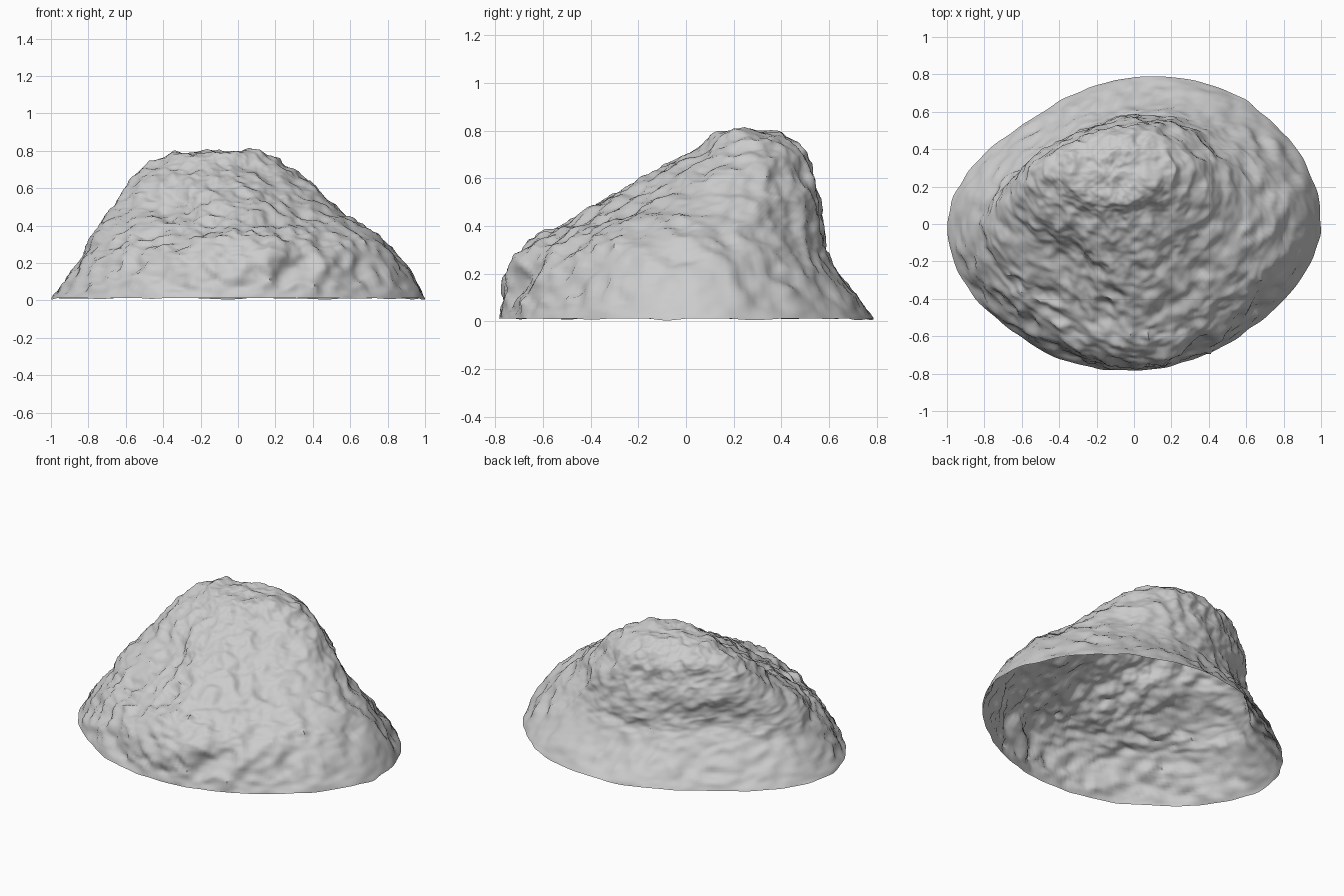
import bpy, math
from mathutils import Vector, noise

if "Cube" in bpy.data.objects:
    bpy.data.objects.remove(bpy.data.objects["Cube"])

# Height contours of the rock: height, then radii every 45 degrees from +x
LEVELS = [
    (.012, [1, .90, .785, .79, 1, .86, .785, .83]),
    (.25, [.85, .71, .60, .63, .82, .71, .73, .70]),
    (.37, [.71, .62, .58, .57, .76, .53, .57, .58]),
    (.50, [.57, .52, .45, .48, .63, .37, .44, .43]),
    (.62, [.48, .40, .32, .35, .50, .35, .35, .36]),
    (.72, [.38, .27, .20, .22, .37, .26, .24, .27]),
    (.785, [.26, .15, .11, .13, .25, .16, .15, .18]),
    (.802, [.004] * 8),
]
# Two boulders and the gully between them, low on the front right
KNOBS = [(Vector((.20, -.70, .24)), .03), (Vector((.45, -.60, .20)), .035),
         (Vector((.31, -.68, .18)), -.04)]
SEG, SUB = 200, 20
N = len(LEVELS)


def spline(a, b, c, d, t):
    return .5 * (2 * b + (c - a) * t + (2 * a - 5 * b + 4 * c - d) * t * t
                 + (3 * b - a - 3 * c + d) * t ** 3)


def contour_point(level, s):
    z, r = LEVELS[level]
    k, f = s * 8 // SEG, (s * 8 / SEG) % 1
    rad = spline(r[k - 1], r[k], r[(k + 1) % 8], r[(k + 2) % 8], f)
    a = s / SEG * math.tau
    lean = min(1, max(0, (z - .37) / .35))      # summit leans to the back
    return Vector((rad * math.cos(a) - .12 * lean, rad * math.sin(a) + .28 * lean, z))


def crag(p):
    """Stone relief: broad lumps, tilted ledges and fine grain."""
    q = Vector((p.x, p.y, p.z + .3 * p.x))
    d = noise.noise(q * 5) * .014 + noise.noise(q * 11) * .012
    d += noise.noise(q * 22) * .008 + noise.noise(q * 40) * .004
    d += (.25 - abs(noise.noise(q * 8))) * .025
    if p.y < 0:                                  # the front foot is rougher
        d *= 1 + min(.6, -p.y)
    for centre, height in KNOBS:
        d += height * math.exp(-((p - centre).length / .07) ** 2)
    return d


# Loft the contours into an open-bottomed shell
verts, faces = [], []
rows = (N - 1) * SUB
for i in range(rows + 1):
    lv = min(i // SUB, N - 2)
    ids = [max(lv - 1, 0), lv, lv + 1, min(lv + 2, N - 1)]
    for s in range(SEG):
        verts.append(spline(*[contour_point(k, s) for k in ids], i / SUB - lv))
for i in range(rows):
    for s in range(SEG):
        a, b = i * SEG + s, i * SEG + (s + 1) % SEG
        faces.append((a, b, b + SEG, a + SEG))
faces.append(tuple(rows * SEG + s for s in range(SEG)))
mesh = bpy.data.meshes.new("rock_shell")
mesh.from_pydata(verts, [], faces)
mesh.update()

# Roughen along the normals, leaving the bottom rim nearly flat
normals = [v.normal.copy() for v in mesh.vertices]
for v, nor in zip(mesh.vertices, normals):
    p = v.co.copy()
    low = max(0, 1 - (p.z - .012) / .06)
    if v.index >= (rows - SUB // 2) * SEG:
        nor = Vector((0, 0, 1))
    v.co = p + nor * crag(p) * (1 - low)
    edge = 1 + .012 * low * (noise.noise(p * 9) - .3)
    v.co.x *= edge
    v.co.y *= edge
    if v.index < SEG:
        v.co.z = .012 + .012 * min(0, noise.noise(p * 6))
    else:
        v.co.z = max(v.co.z, .012)
mesh.update()

rock = bpy.data.objects.new("rock_shell", mesh)
bpy.context.collection.objects.link(rock)
bpy.context.view_layer.objects.active = rock
rock.select_set(True)
bpy.ops.object.shade_smooth_by_angle(angle=math.radians(50))
